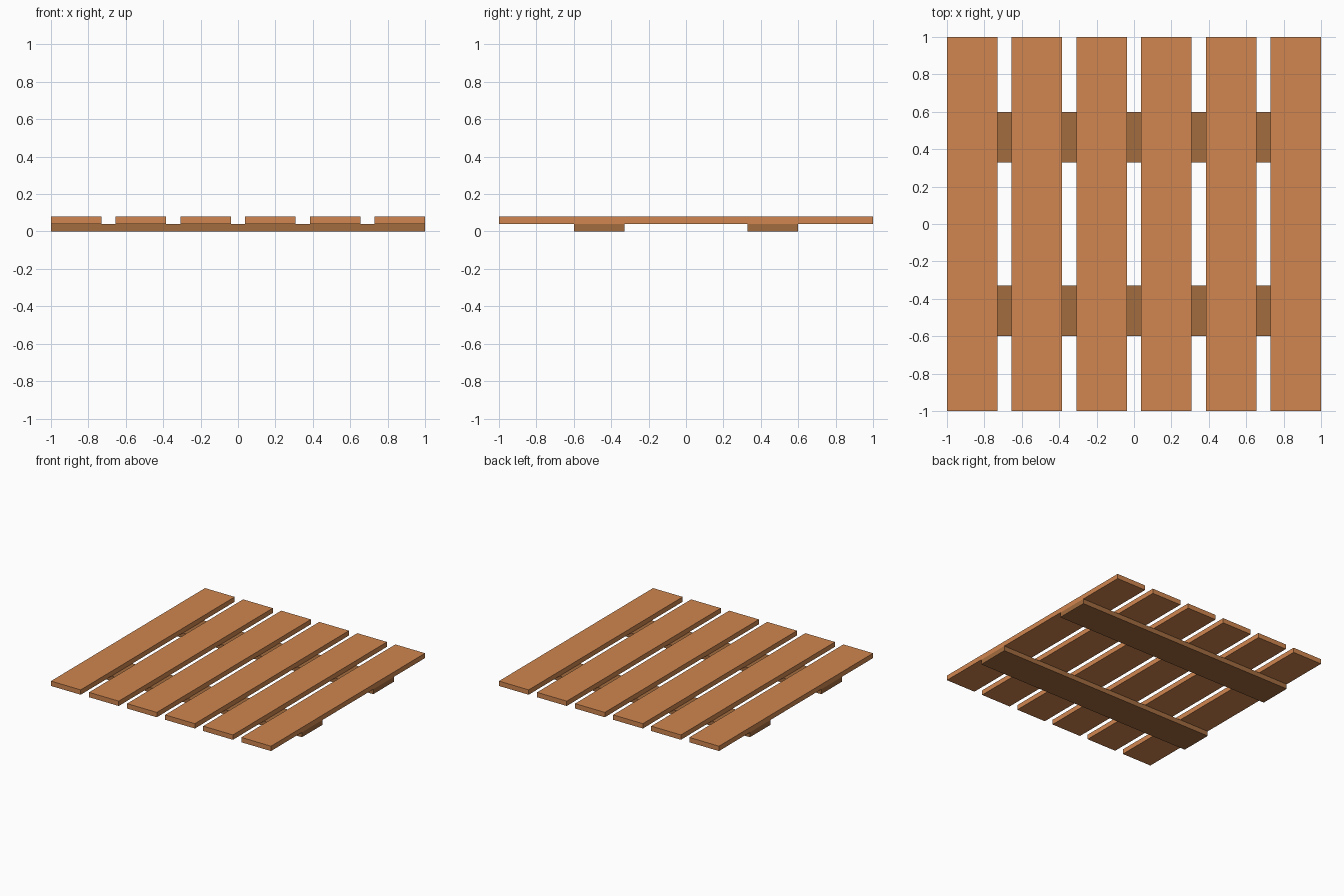
import bpy

if "Cube" in bpy.data.objects:
    bpy.data.objects.remove(bpy.data.objects["Cube"])


def material(name, color):
    mat = bpy.data.materials.new(name)
    mat.diffuse_color = (*color, 1.0)
    mat.use_nodes = True
    mat.node_tree.nodes["Principled BSDF"].inputs["Base Color"].default_value = mat.diffuse_color
    return mat


def board(name, center, size, mat):
    bpy.ops.mesh.primitive_cube_add(size=1, location=center)
    obj = bpy.context.object
    obj.name = name
    obj.scale = size
    bpy.ops.object.transform_apply(location=False, rotation=False, scale=True)
    obj.data.materials.append(mat)
    return obj


light_wood = material("light_wood", (0.63, 0.24, 0.08))
dark_wood = material("dark_wood", (0.37, 0.15, 0.05))

WIDTH, THICK = 0.27, 0.04
COUNT = 6

# Deck planks, evenly spaced with the outer ones flush to the edges
step = (2 - WIDTH) / (COUNT - 1)
for i in range(COUNT):
    x = -1 + WIDTH / 2 + i * step
    board(f"plank_{i + 1}", (x, 0, THICK * 1.5), (WIDTH, 2, THICK), light_wood)

# Two cross battens underneath
for name, side in (("front_batten", -1), ("back_batten", 1)):
    board(name, (0, side * 0.463, THICK / 2), (2, WIDTH, THICK), dark_wood)
